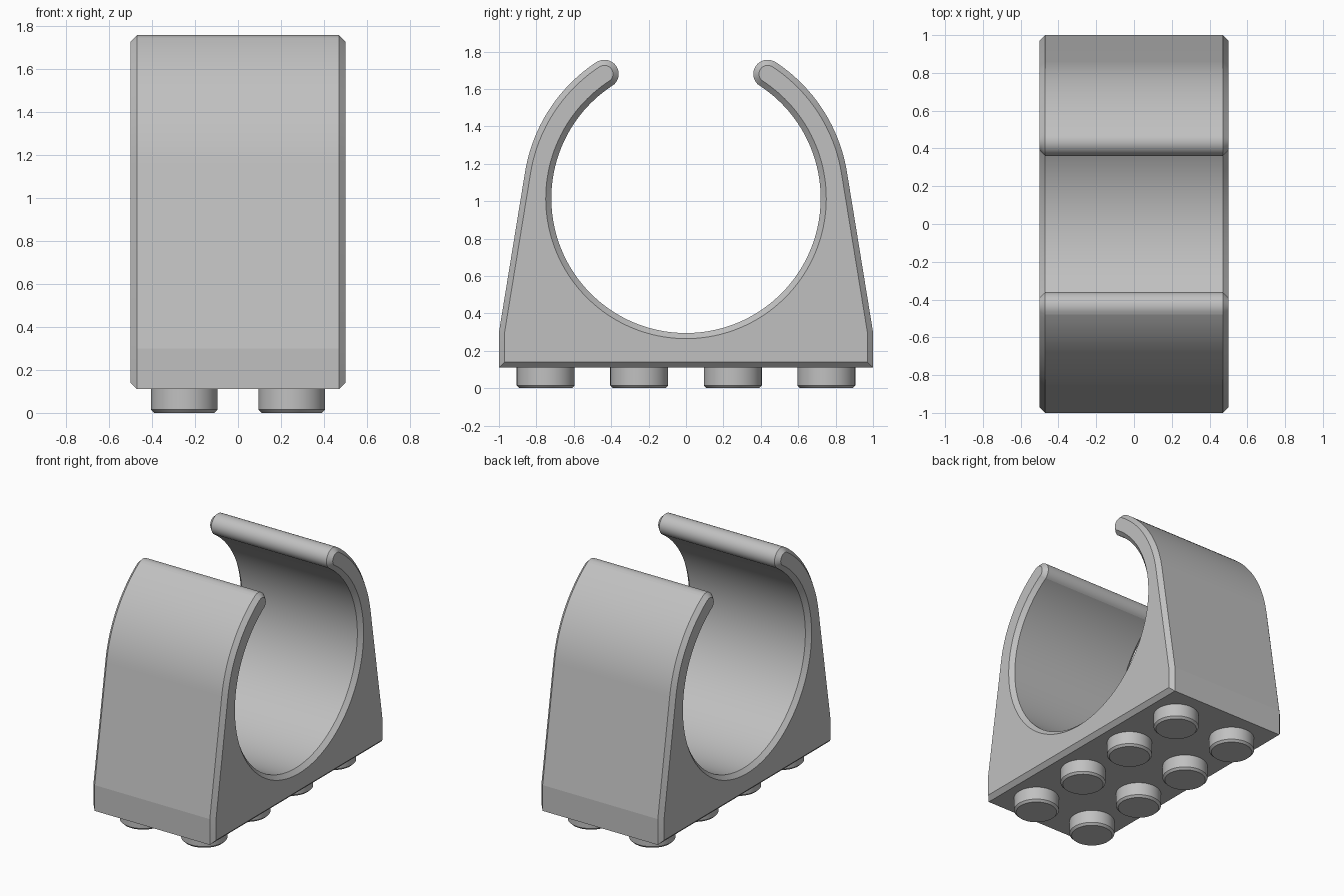
import bpy, bmesh
from math import sin, cos, pi, atan2, acos, hypot, radians

cube = bpy.data.objects.get("Cube")
if cube:
    bpy.data.objects.remove(cube, do_unlink=True)

grey = bpy.data.materials.new("light grey plastic")
grey.use_nodes = True
color = (0.53, 0.53, 0.53, 1)
grey.diffuse_color = color
grey.node_tree.nodes["Principled BSDF"].inputs["Base Color"].default_value = color

BASE_Z, KNEE_Z = 0.11, 0.30
CENTER_Z, INNER_R = 1.015, 0.72
TIP_Y, TIP_Z, TIP_R = 0.436, 1.68, 0.076
OUTER_R = INNER_R + 2 * TIP_R
HALF_WIDTH, CHAMFER = 0.5, 0.03


def finish(name, bm):
    bmesh.ops.recalc_face_normals(bm, faces=bm.faces[:])
    mesh = bpy.data.meshes.new(name)
    bm.to_mesh(mesh)
    bm.free()
    mesh.materials.append(grey)
    obj = bpy.data.objects.new(name, mesh)
    bpy.context.collection.objects.link(obj)
    bpy.ops.object.select_all(action='DESELECT')
    obj.select_set(True)
    bpy.context.view_layer.objects.active = obj
    bpy.ops.object.shade_smooth_by_angle(angle=radians(8.5))
    return obj


def arc(cy, cz, r, start, end, steps):
    angles = [start + (end - start) * i / steps for i in range(steps + 1)]
    return [(cy + r * cos(a), cz + r * sin(a)) for a in angles]


def clip_profile(inset):
    """Closed side outline of the clip, shrunk by inset."""
    drop = KNEE_Z - CENTER_Z
    # angle where the sloped side meets the outer arc tangentially
    tangent = acos(OUTER_R / hypot(1, drop)) + atan2(drop, 1)
    tip = atan2(TIP_Z - CENTER_Z, TIP_Y)
    side = 1 - inset
    knee = CENTER_Z + (OUTER_R - inset - side * cos(tangent)) / sin(tangent)
    half = [(side, BASE_Z + inset), (side, knee)]
    half += arc(0, CENTER_Z, OUTER_R - inset, tangent, tip, 24)
    half += arc(TIP_Y, TIP_Z, TIP_R - inset, tip, tip + pi, 24)[1:-1]
    half += arc(0, CENTER_Z, INNER_R + inset, tip, -pi / 2, 64)
    return half + [(-y, z) for y, z in reversed(half[:-1])]


# Clip body: outline swept across x with chamfered rims
bm = bmesh.new()
rings = []
for x, inset in ((-HALF_WIDTH, CHAMFER), (CHAMFER - HALF_WIDTH, 0),
                 (HALF_WIDTH - CHAMFER, 0), (HALF_WIDTH, CHAMFER)):
    rings.append([bm.verts.new((x, y, z)) for y, z in clip_profile(inset)])
for a, b in zip(rings, rings[1:]):
    for i in range(len(a)):
        j = (i + 1) % len(a)
        bm.faces.new((a[i], a[j], b[j], b[i]))
bm.faces.new(rings[0])
bm.faces.new(rings[-1])
finish("clip_body", bm)


# Round studs under the base, chamfered at the lower rim
def stud(name, x, y):
    bm = bmesh.new()
    rings = []
    for r, z in ((0.14, 0), (0.155, 0.015), (0.155, BASE_Z)):
        ring = arc(x, y, r, 0, 2 * pi, 48)[:-1]
        rings.append([bm.verts.new((px, py, z)) for px, py in ring])
    for a, b in zip(rings, rings[1:]):
        for i in range(len(a)):
            j = (i + 1) % len(a)
            bm.faces.new((a[i], a[j], b[j], b[i]))
    bm.faces.new(rings[0])
    finish(name, bm)


for side, x in (("right", -0.25), ("left", 0.25)):
    for row in range(4):
        stud(f"stud_{side}_{row + 1}", x, -0.75 + 0.5 * row)
